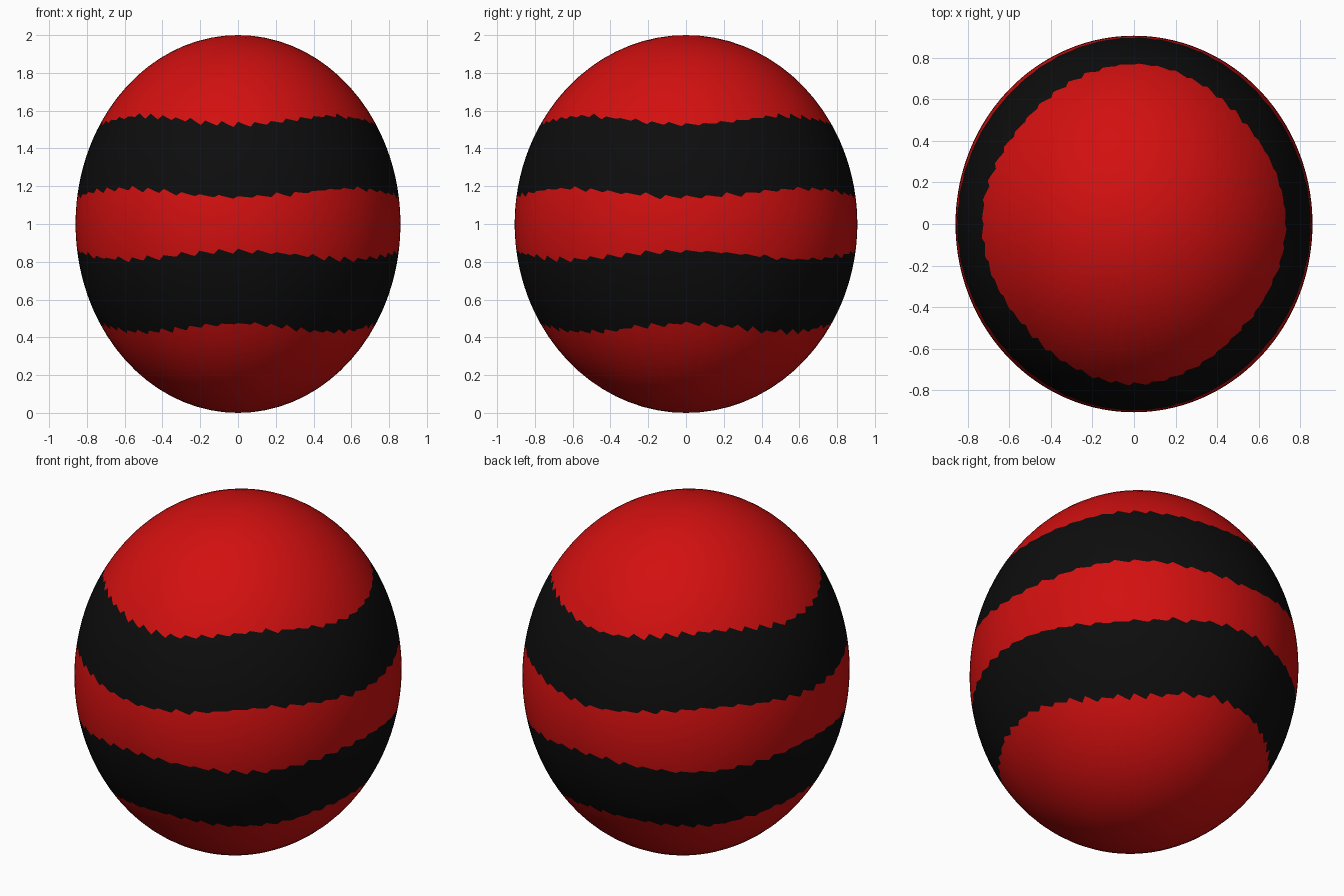
import bpy
import bmesh
import math
import random

default = bpy.data.objects.get("Cube")
if default:
    bpy.data.objects.remove(default, do_unlink=True)

random.seed(4)
RADII = (0.86, 0.907, 1.0)
TEETH, STEPS = 52, 4
SEGMENTS = TEETH * STEPS
RINGS_PER_ZONE = (12, 8, 8, 8, 12)
SAW = (0.5, 0.15, -0.2, -0.5)      # profile of one ragged tooth


def make_material(name, color):
    mat = bpy.data.materials.new(name)
    mat.use_nodes = True
    mat.diffuse_color = color
    mat.node_tree.nodes["Principled BSDF"].inputs["Base Color"].default_value = color
    return mat


def ragged_edge(height, wave):
    """Polar angle of one stripe edge for every segment around the egg."""
    depths = [random.uniform(0.005, 0.032) for _ in range(TEETH)]
    edge = []
    for i in range(SEGMENTS):
        a = math.tau * i / SEGMENTS
        z = height - wave * math.cos(4 * a) + depths[i // STEPS] * SAW[i % STEPS]
        edge.append(math.acos(z))
    return edge


def egg_point(theta, i):
    a = math.tau * i / SEGMENTS
    return (RADII[0] * math.sin(theta) * math.cos(a),
            RADII[1] * math.sin(theta) * math.sin(a),
            RADII[2] * math.cos(theta))


# Zone limits from the top pole to the bottom pole
limits = [[0.0] * SEGMENTS,
          ragged_edge(0.55, 0.022), ragged_edge(0.165, 0.022),
          ragged_edge(-0.165, -0.022), ragged_edge(-0.55, -0.022),
          [math.pi] * SEGMENTS]

# Rings of vertices, with the colour zone of the band below each ring
bm = bmesh.new()
rings, zones = [], []
for zone, count in enumerate(RINGS_PER_ZONE):
    for k in range(count):
        if zone == 0 and k == 0:
            continue
        t = k / count
        rings.append([bm.verts.new(egg_point(u + (v - u) * t, i))
                      for i, (u, v) in enumerate(zip(limits[zone], limits[zone + 1]))])
        zones.append(zone)

# Skin between the rings, striped by zone
for upper, lower, zone in zip(rings, rings[1:], zones):
    for i in range(SEGMENTS):
        j = (i + 1) % SEGMENTS
        face = bm.faces.new((upper[i], lower[i], lower[j], upper[j]))
        face.material_index = zone % 2

# Pole caps
top = bm.verts.new((0, 0, RADII[2]))
bottom = bm.verts.new((0, 0, -RADII[2]))
for i in range(SEGMENTS):
    j = (i + 1) % SEGMENTS
    bm.faces.new((top, rings[0][i], rings[0][j]))
    bm.faces.new((bottom, rings[-1][j], rings[-1][i]))

for face in bm.faces:
    face.smooth = True

mesh = bpy.data.meshes.new("striped_egg")
bm.to_mesh(mesh)
bm.free()
mesh.materials.append(make_material("red", (0.65, 0.005, 0.005, 1)))
mesh.materials.append(make_material("black", (0.004, 0.004, 0.004, 1)))
egg = bpy.data.objects.new("striped_egg", mesh)
egg.location.z = RADII[2]
bpy.context.collection.objects.link(egg)
